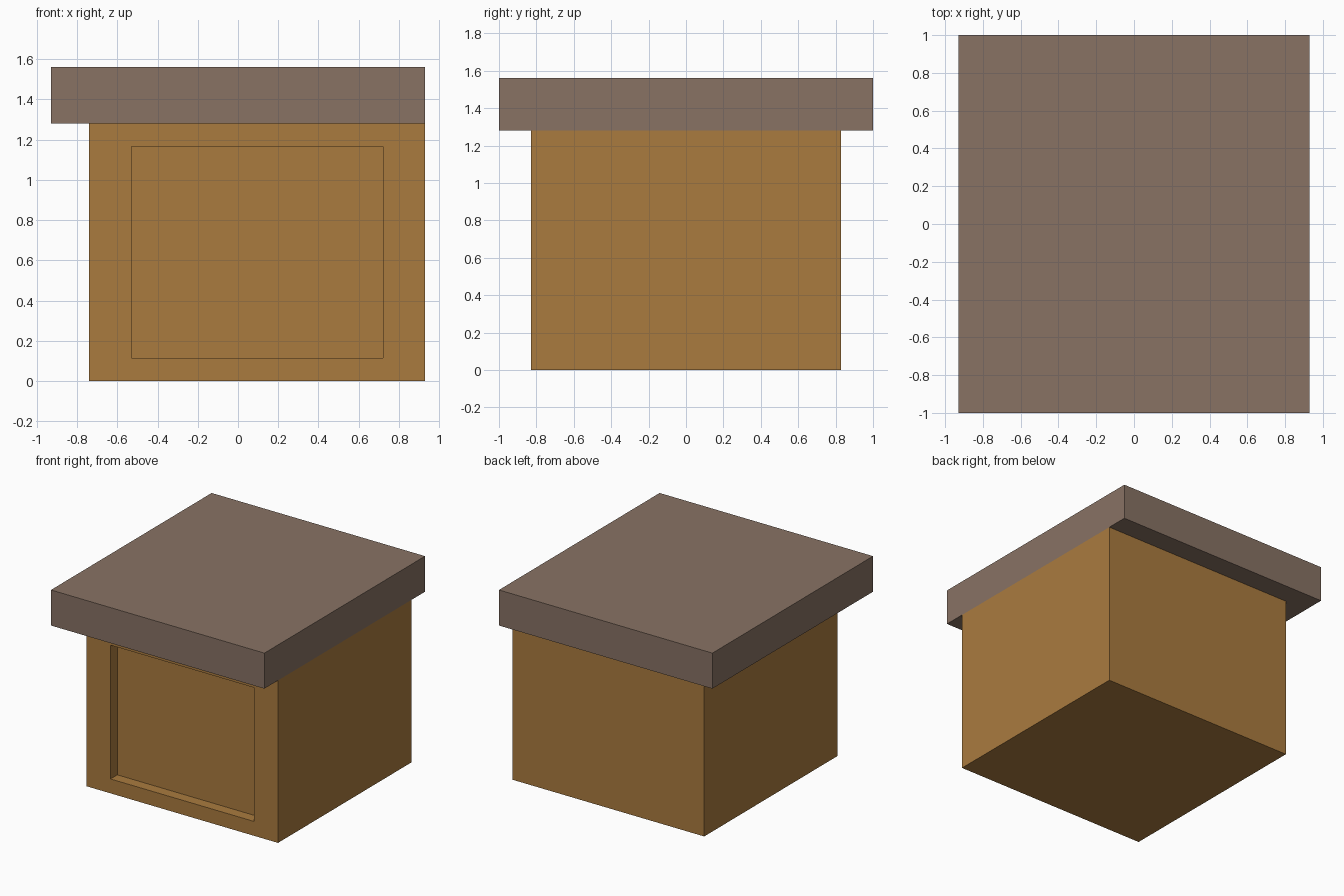
import bpy, bmesh

if "Cube" in bpy.data.objects:
    bpy.data.objects.remove(bpy.data.objects["Cube"])


def material(name, rgb):
    lin = [((c / 255 + 0.055) / 1.055) ** 2.4 for c in rgb]
    m = bpy.data.materials.new(name)
    m.diffuse_color = (*lin, 1)
    m.use_nodes = True
    m.node_tree.nodes["Principled BSDF"].inputs["Base Color"].default_value = m.diffuse_color
    return m


def box_mesh(lo, hi):
    bm = bmesh.new()
    bmesh.ops.create_cube(bm, size=1)
    for v in bm.verts:
        v.co = [lo[i] if v.co[i] < 0 else hi[i] for i in range(3)]
    return bm


def finish(bm, name, mat):
    bmesh.ops.recalc_face_normals(bm, faces=bm.faces)
    me = bpy.data.meshes.new(name)
    bm.to_mesh(me)
    bm.free()
    me.materials.append(mat)
    ob = bpy.data.objects.new(name, me)
    bpy.context.collection.objects.link(ob)
    return ob


wood = material("golden brown wood", (170, 123, 63))
top = material("grey brown top", (136, 114, 100))

# Cabinet body with a recessed front panel
bm = box_mesh((-0.74, -0.83, 0), (0.93, 0.83, 1.28))
front = min(bm.faces, key=lambda f: f.calc_center_median().y)
bmesh.ops.inset_region(bm, faces=[front], thickness=0.16)
for v in front.verts:
    v.co.x = -0.53 if v.co.x < 0.095 else 0.72
panel = bmesh.ops.inset_region(bm, faces=[front], thickness=0.0)
for v in front.verts:
    v.co.y += 0.085
finish(bm, "cabinet_body", wood)

# Thick overhanging worktop, flush with the body on the right
finish(box_mesh((-0.93, -1, 1.28), (0.93, 1, 1.56)), "worktop", top)
